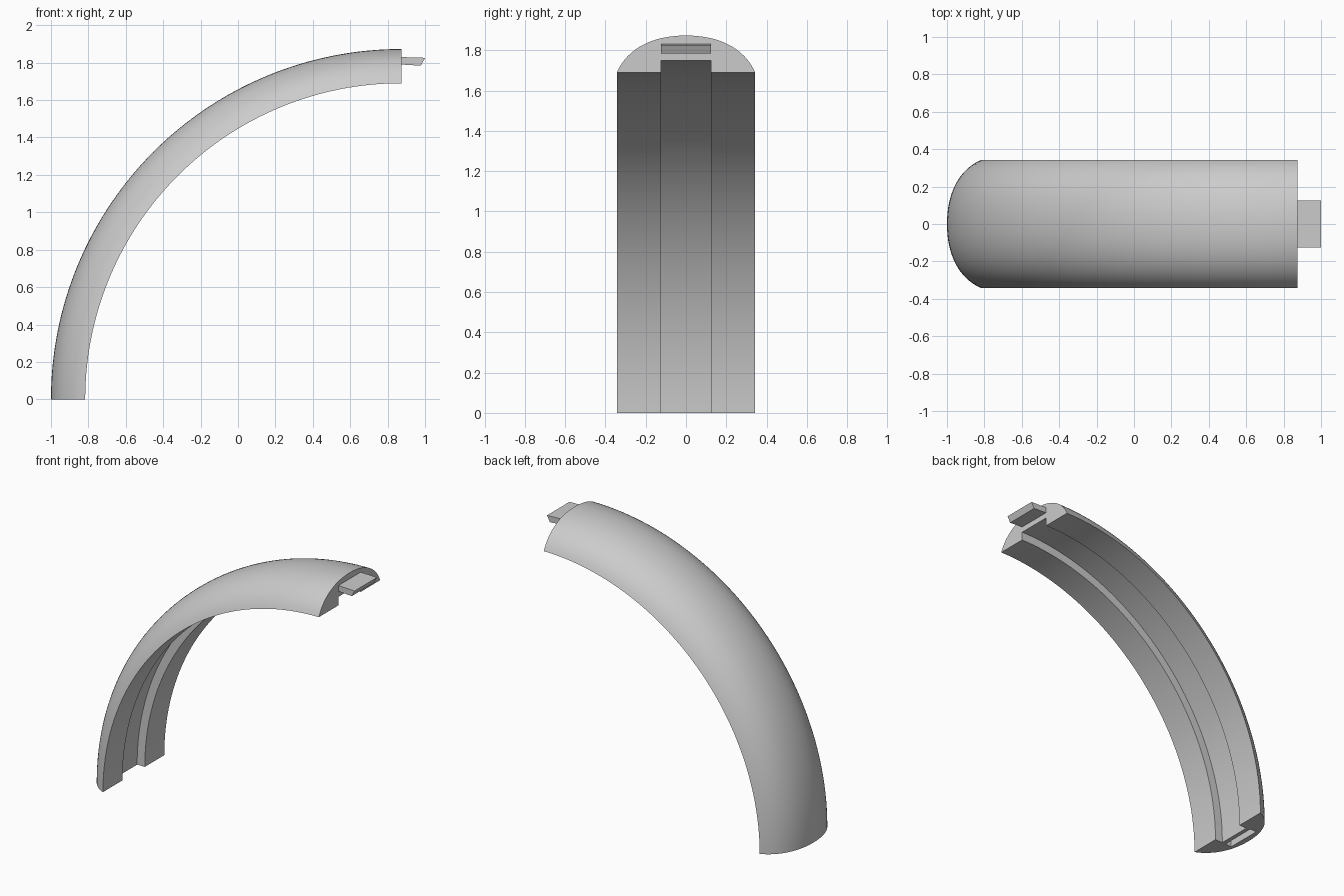
import bpy, bmesh, math
from mathutils import Vector

if "Cube" in bpy.data.objects:
    bpy.data.objects.remove(bpy.data.objects["Cube"], do_unlink=True)

CX = 0.873                      # centre of the quarter arc
R_IN, R_GROOVE, R_OUT = 1.69, 1.75, 1.873
HALF_W, HALF_G = 0.343, 0.125

gray = bpy.data.materials.new("light gray")
gray.use_nodes = True
gray.diffuse_color = (0.6, 0.6, 0.6, 1)
gray.node_tree.nodes["Principled BSDF"].inputs["Base Color"].default_value = (0.6, 0.6, 0.6, 1)


def make_object(name, bm):
    bmesh.ops.recalc_face_normals(bm, faces=bm.faces)
    mesh = bpy.data.meshes.new(name)
    bm.to_mesh(mesh)
    bm.free()
    mesh.materials.append(gray)
    obj = bpy.data.objects.new(name, mesh)
    bpy.context.collection.objects.link(obj)
    return obj


def prism(name, side, half):
    """Extrude a side outline of (x, z) points across y."""
    bm = bmesh.new()
    face = bm.faces.new([bm.verts.new((x, -half, z)) for x, z in side])
    ext = bmesh.ops.extrude_face_region(bm, geom=[face])
    moved = [v for v in ext["geom"] if isinstance(v, bmesh.types.BMVert)]
    bmesh.ops.translate(bm, verts=moved, vec=(0, 2 * half, 0))
    if face not in bm.faces[:]:
        bm.faces.new([v for v in bm.verts if v not in moved])
    # close the open side if the extrusion left one
    bmesh.ops.holes_fill(bm, edges=[e for e in bm.edges if e.is_boundary], sides=0)
    return make_object(name, bm)


# domed cross-section with a groove on the inside
def dome(t):
    pts = [(HALF_W, R_IN), (0.29, 1.81), (0.165, R_OUT), (0, R_OUT)]
    w = [(1 - t) ** 3, 3 * t * (1 - t) ** 2, 3 * t * t * (1 - t), t ** 3]
    return tuple(sum(a * p[i] for a, p in zip(w, pts)) for i in range(2))


half = [(HALF_G, R_GROOVE), (HALF_G, R_IN)] + [dome(i / 16) for i in range(17)]
outline = half + [(-y, r) for y, r in reversed(half[:-1])]

# curved body: sweep the section through a quarter turn
bm = bmesh.new()
section = bm.faces.new([bm.verts.new((CX, y, r)) for y, r in outline])
start = section.copy()
bmesh.ops.spin(bm, geom=[section] + section.edges[:] + section.verts[:],
               cent=Vector((CX, 0, 0)), axis=(0, 1, 0),
               angle=-math.pi / 2, steps=64, use_duplicate=False)
bmesh.ops.remove_doubles(bm, verts=bm.verts, dist=1e-5)
bmesh.ops.holes_fill(bm, edges=[e for e in bm.edges if e.is_boundary], sides=0)
body = make_object("arched_body", bm)

# slot in the lower end that receives a matching tab
slot = prism("slot_cutter", [(CX - 1.832, -0.05), (CX - 1.78, -0.05),
                             (CX - 1.78, 0.13), (CX - 1.832, 0.13)], 0.13)
slot.hide_render = True
cut = body.modifiers.new("slot", "BOOLEAN")
cut.operation = "DIFFERENCE"
cut.solver = "EXACT"
cut.object = slot
bpy.context.view_layer.objects.active = body
body.select_set(True)
bpy.ops.object.modifier_apply(modifier=cut.name)
bpy.data.objects.remove(slot, do_unlink=True)
bpy.ops.object.shade_smooth_by_angle(angle=math.radians(30))

# connecting tab on the upper end, with a slanted tip
prism("connector_tab", [(CX, 1.79), (0.978, 1.784), (1.0, 1.826), (CX, 1.83)], HALF_G)
